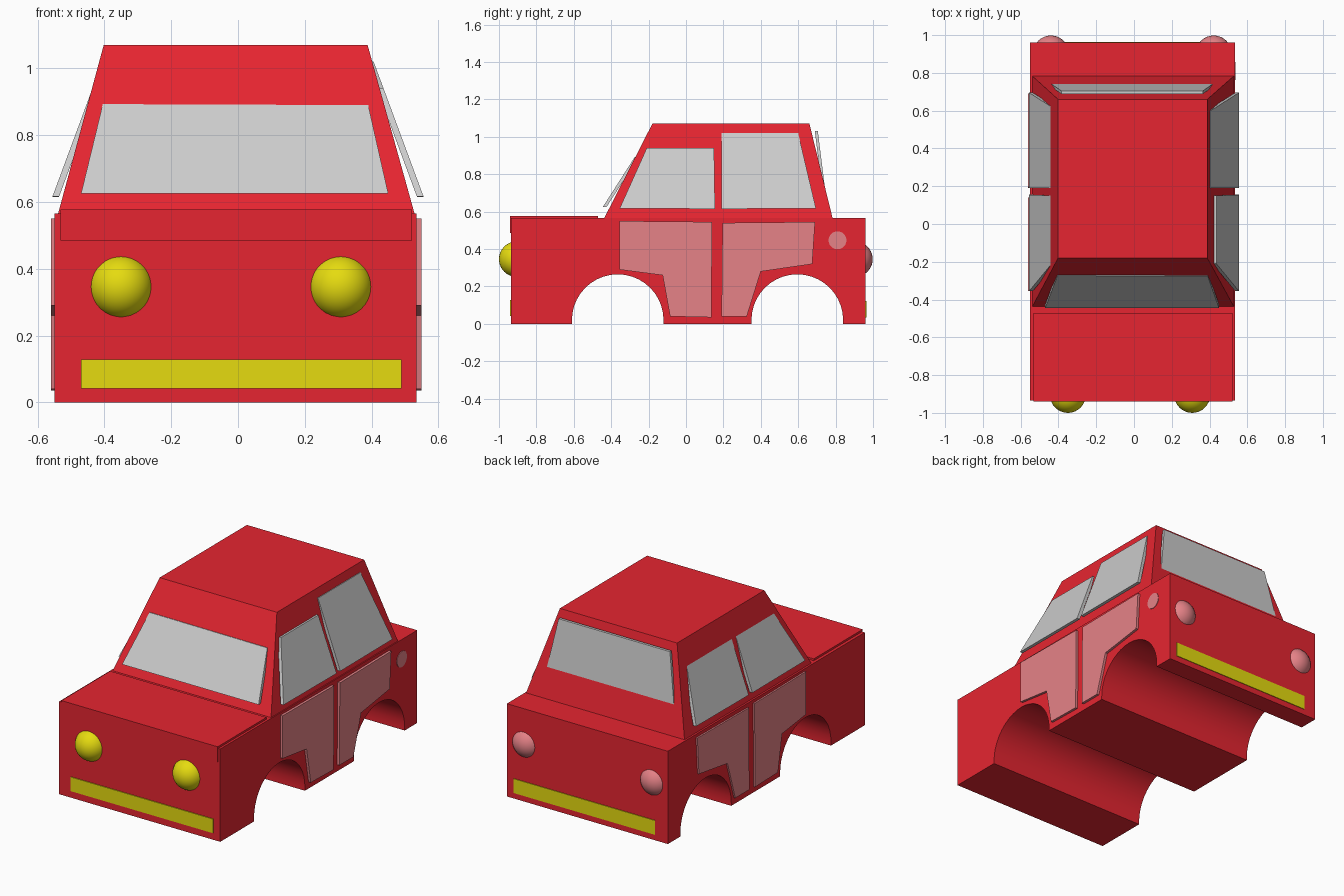
import bpy, bmesh, math
from mathutils import Vector

if "Cube" in bpy.data.objects:
    bpy.data.objects.remove(bpy.data.objects["Cube"])


def material(name, srgb):
    m = bpy.data.materials.new(name)
    lin = [c / 12.92 if c <= 0.04045 else ((c + 0.055) / 1.055) ** 2.4 for c in srgb]
    m.diffuse_color = (*lin, 1)
    m.use_nodes = True
    m.node_tree.nodes["Principled BSDF"].inputs["Base Color"].default_value = m.diffuse_color
    return m


RED = material("red_paint", (0.90, 0.145, 0.19))
PINK = material("pink_panel", (0.90, 0.51, 0.53))
YELLOW = material("yellow_lamp", (0.90, 0.86, 0.06))
GREY = material("grey_glass", (0.80, 0.80, 0.80))


def finish(name, bm, mat):
    bmesh.ops.recalc_face_normals(bm, faces=bm.faces)
    me = bpy.data.meshes.new(name)
    bm.to_mesh(me)
    bm.free()
    me.materials.append(mat)
    ob = bpy.data.objects.new(name, me)
    bpy.context.collection.objects.link(ob)
    return ob


def prism(name, points, offset, mat):
    """Closed slab: outline of 3D points pushed along offset."""
    bm = bmesh.new()
    face = bm.faces.new([bm.verts.new(p) for p in points])
    ext = bmesh.ops.extrude_face_region(bm, geom=[face], use_keep_orig=True)
    verts = [v for v in ext["geom"] if isinstance(v, bmesh.types.BMVert)]
    bmesh.ops.translate(bm, verts=verts, vec=Vector(offset))
    return finish(name, bm, mat)


def box(name, lo, hi, mat):
    pts = [(lo[0], lo[1], lo[2]), (hi[0], lo[1], lo[2]),
           (hi[0], hi[1], lo[2]), (lo[0], hi[1], lo[2])]
    return prism(name, pts, (0, 0, hi[2] - lo[2]), mat)


def smooth(ob):
    bpy.ops.object.select_all(action="DESELECT")
    ob.select_set(True)
    bpy.context.view_layer.objects.active = ob
    bpy.ops.object.shade_smooth_by_angle(angle=math.radians(35))


def ball(name, loc, r, mat):
    bm = bmesh.new()
    bmesh.ops.create_uvsphere(bm, u_segments=32, v_segments=20, radius=r)
    bmesh.ops.translate(bm, verts=bm.verts, vec=Vector(loc))
    smooth(finish(name, bm, mat))


# Lower body: side profile with two wheel arches, extruded across the width
def arch(cy, r=0.245, cz=0.02, n=20):
    arc = [(cy - r * math.cos(math.pi * i / n), cz + r * math.sin(math.pi * i / n))
           for i in range(n + 1)]
    return [(cy - r, 0)] + arc + [(cy + r, 0)]


profile = [(-0.935, 0)] + arch(-0.365) + arch(0.595) + [(0.96, 0), (0.96, 0.565), (-0.935, 0.565)]
smooth(prism("lower_body", [(-0.55, y, z) for y, z in profile], (1.085, 0, 0), RED))

# Cabin: tapered block
bm = bmesh.new()
rings = [[bm.verts.new((x, y, z)) for x, y in ((x0, y0), (x1, y0), (x1, y1), (x0, y1))]
         for x0, x1, y0, y1, z in ((-0.54, 0.53, -0.44, 0.785, 0.56),
                                   (-0.402, 0.388, -0.18, 0.66, 1.07))]
bm.faces.new(rings[0])
bm.faces.new(rings[1])
for i in range(4):
    j = (i + 1) % 4
    bm.faces.new((rings[0][i], rings[0][j], rings[1][j], rings[1][i]))
finish("cabin", bm, RED)

# Bonnet lid
box("bonnet", (-0.532, -0.94, 0.485), (0.521, -0.47, 0.577), RED)

# Windscreen and rear window: leaning slabs
screen = [(-0.47, 0.625), (0.45, 0.625), (0.39, 0.89), (-0.405, 0.893)]
prism("windscreen", [(x, -0.445 + 0.64 * (z - 0.625), z) for x, z in screen], (0, 0.02, 0), GREY)
rear = [(-0.455, 0.64), (0.435, 0.64), (0.365, 1.03), (-0.385, 1.03)]
prism("rear_window", [(x, 0.735 - 0.125 * (z - 0.79), z) for x, z in rear], (0, -0.016, 0), GREY)

# Side windows and doors on both sides
front_win = [(-0.355, 0.617), (0.155, 0.615), (0.15, 0.94), (-0.21, 0.94)]
rear_win = [(0.19, 0.615), (0.695, 0.617), (0.60, 1.02), (0.19, 1.02)]
front_door = [(-0.355, 0.55), (-0.355, 0.29), (-0.125, 0.26), (-0.085, 0.04),
              (0.135, 0.035), (0.14, 0.545)]
rear_door = [(0.195, 0.54), (0.19, 0.04), (0.325, 0.04), (0.40, 0.28),
             (0.675, 0.32), (0.69, 0.545)]
for side, s, door_x in (("right", 1, 0.55), ("left", -1, -0.56)):
    for part, pts in (("front", front_win), ("rear", rear_win)):
        prism(f"{side}_{part}_window",
              [(s * (0.556 - 0.37 * (z - 0.615)), y, z) for y, z in pts],
              (-0.02 * s, 0, 0), GREY)
    for part, pts in (("front", front_door), ("rear", rear_door)):
        prism(f"{side}_{part}_door", [(door_x, y, z) for y, z in pts],
              (-0.03 * s, 0, 0), PINK)

# Fuel cap on the right rear wing
cap = [(0.538, 0.81 + 0.048 * math.cos(a), 0.447 + 0.048 * math.sin(a))
       for a in (math.tau * i / 24 for i in range(24))]
prism("fuel_cap", cap, (-0.02, 0, 0), PINK)

# Bumpers
box("front_bumper", (-0.47, -0.94, 0.042), (0.49, -0.92, 0.128), YELLOW)
box("rear_bumper", (-0.465, 0.945, 0.035), (0.487, 0.964, 0.122), YELLOW)

# Lamps
for side, hx, tx in (("left", -0.35, -0.44), ("right", 0.308, 0.422)):
    ball(f"{side}_headlamp", (hx, -0.905, 0.346), 0.095, YELLOW)
    ball(f"{side}_tail_lamp", (tx, 0.903, 0.346), 0.095, PINK)
